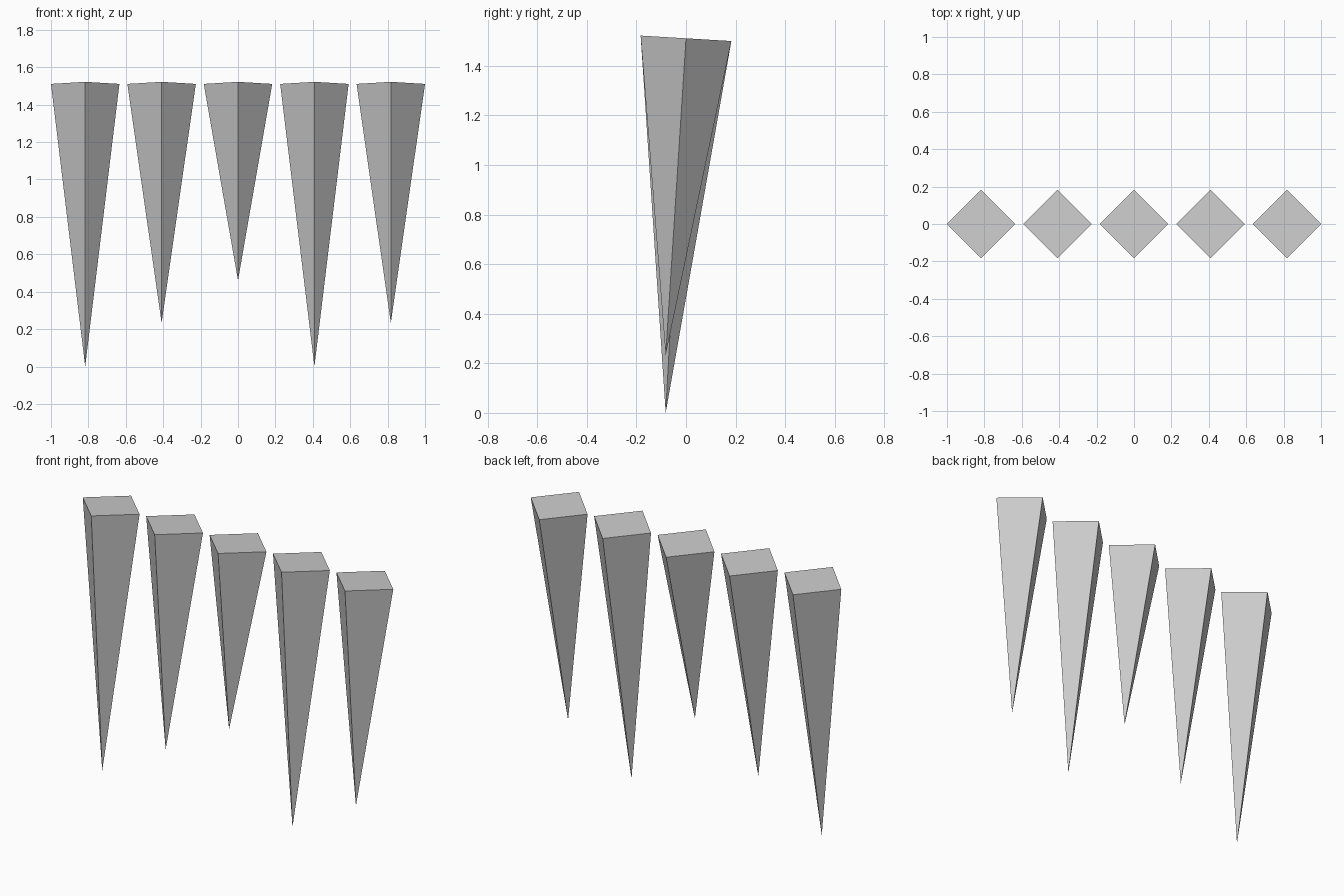
import bpy, bmesh

if "Cube" in bpy.data.objects:
    bpy.data.objects.remove(bpy.data.objects["Cube"])

R = 0.183        # half diagonal of the square top
TOP = 1.511      # height of the top's centre
TILT = 0.06      # the top rises towards the front
SPACING = 0.4085


def spike(name, x, tip_z):
    """Inverted four-sided pyramid with a diamond top and a forward tip."""
    bm = bmesh.new()
    corners = [(R, 0), (0, R), (-R, 0), (0, -R)]
    ring = [bm.verts.new((cx, cy, TOP - cy * TILT)) for cx, cy in corners]
    tip = bm.verts.new((0, -0.082, tip_z))
    bm.faces.new(ring)
    for i in range(4):
        bm.faces.new((ring[(i + 1) % 4], ring[i], tip))
    bmesh.ops.recalc_face_normals(bm, faces=bm.faces)
    mesh = bpy.data.meshes.new(name)
    bm.to_mesh(mesh)
    bm.free()
    obj = bpy.data.objects.new(name, mesh)
    obj.location.x = x
    bpy.context.collection.objects.link(obj)


# Row of five hanging spikes of three lengths
for i, tip_z in enumerate([0, 0.233, 0.46, 0, 0.233]):
    spike(f"spike_{i + 1}", (i - 2) * SPACING, tip_z)
